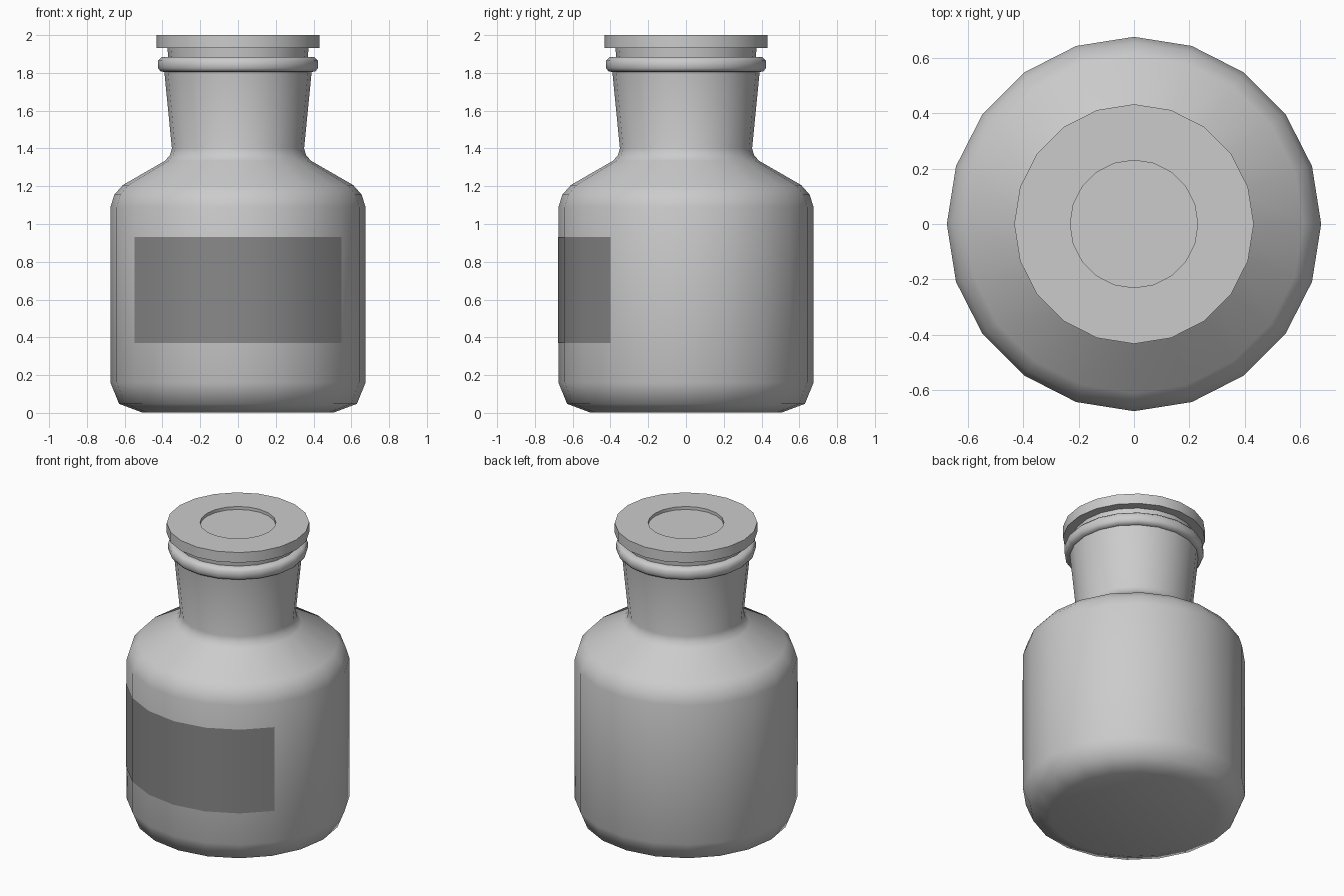
import bpy, bmesh, math

if "Cube" in bpy.data.objects:
    bpy.data.objects.remove(bpy.data.objects["Cube"])

SIDES = 20


def finish(bm, name, angle):
    mesh = bpy.data.meshes.new(name)
    bm.to_mesh(mesh)
    bm.free()
    obj = bpy.data.objects.new(name, mesh)
    bpy.context.collection.objects.link(obj)
    bpy.ops.object.select_all(action='DESELECT')
    obj.select_set(True)
    bpy.context.view_layer.objects.active = obj
    bpy.ops.object.shade_smooth_by_angle(angle=math.radians(angle))
    return obj


def lathe(name, profile, angle=60):
    """Revolve a closed (radius, z) profile around the z axis."""
    bm = bmesh.new()
    verts = [bm.verts.new((r, 0, z)) for r, z in profile]
    edges = [bm.edges.new(pair) for pair in zip(verts, verts[1:])]
    bmesh.ops.spin(bm, geom=verts + edges, axis=(0, 0, 1), cent=(0, 0, 0),
                   angle=math.tau, steps=SIDES, use_duplicate=False)
    bmesh.ops.remove_doubles(bm, verts=bm.verts, dist=0.0005)
    bmesh.ops.recalc_face_normals(bm, faces=bm.faces)
    return finish(bm, name, angle)


# Bottle: base, body, shoulder, flared neck, rolled lip, inner wall
lathe("bottle", [
    (0, 0.003), (0.51, 0.003), (0.63, 0.048), (0.675, 0.16),
    (0.675, 1.09), (0.655, 1.155), (0.61, 1.206),
    (0.386, 1.335), (0.36, 1.365), (0.35, 1.40), (0.39, 1.805),
    (0.41, 1.808), (0.423, 1.825), (0.423, 1.865), (0.405, 1.883), (0.375, 1.883),
    (0.363, 1.86), (0.325, 1.40), (0.34, 1.33), (0.58, 1.19),
    (0.645, 1.08), (0.645, 0.17), (0.60, 0.08), (0, 0.04)])

# Stopper: tapered plug, flange, shallow dish on top
lathe("stopper", [
    (0, 1.42), (0.322, 1.42), (0.374, 1.932), (0.432, 1.932),
    (0.432, 2.0), (0.23, 2.0), (0.23, 1.98), (0, 1.98)], 35)

# Label: six facets wrapped round the front
bm = bmesh.new()
columns = []
for i in range(-3, 4):
    a = math.radians(-90 + 18 * i)
    columns.append([bm.verts.new((0.678 * math.cos(a), 0.678 * math.sin(a), z))
                    for z in (0.37, 0.93)])
for (a0, a1), (b0, b1) in zip(columns, columns[1:]):
    bm.faces.new((a0, b0, b1, a1))
label = finish(bm, "label", 60)
mat = bpy.data.materials.new("label_dark")
mat.diffuse_color = (0.25, 0.25, 0.25, 1)
mat.use_nodes = True
mat.node_tree.nodes["Principled BSDF"].inputs["Base Color"].default_value = mat.diffuse_color
label.data.materials.append(mat)
